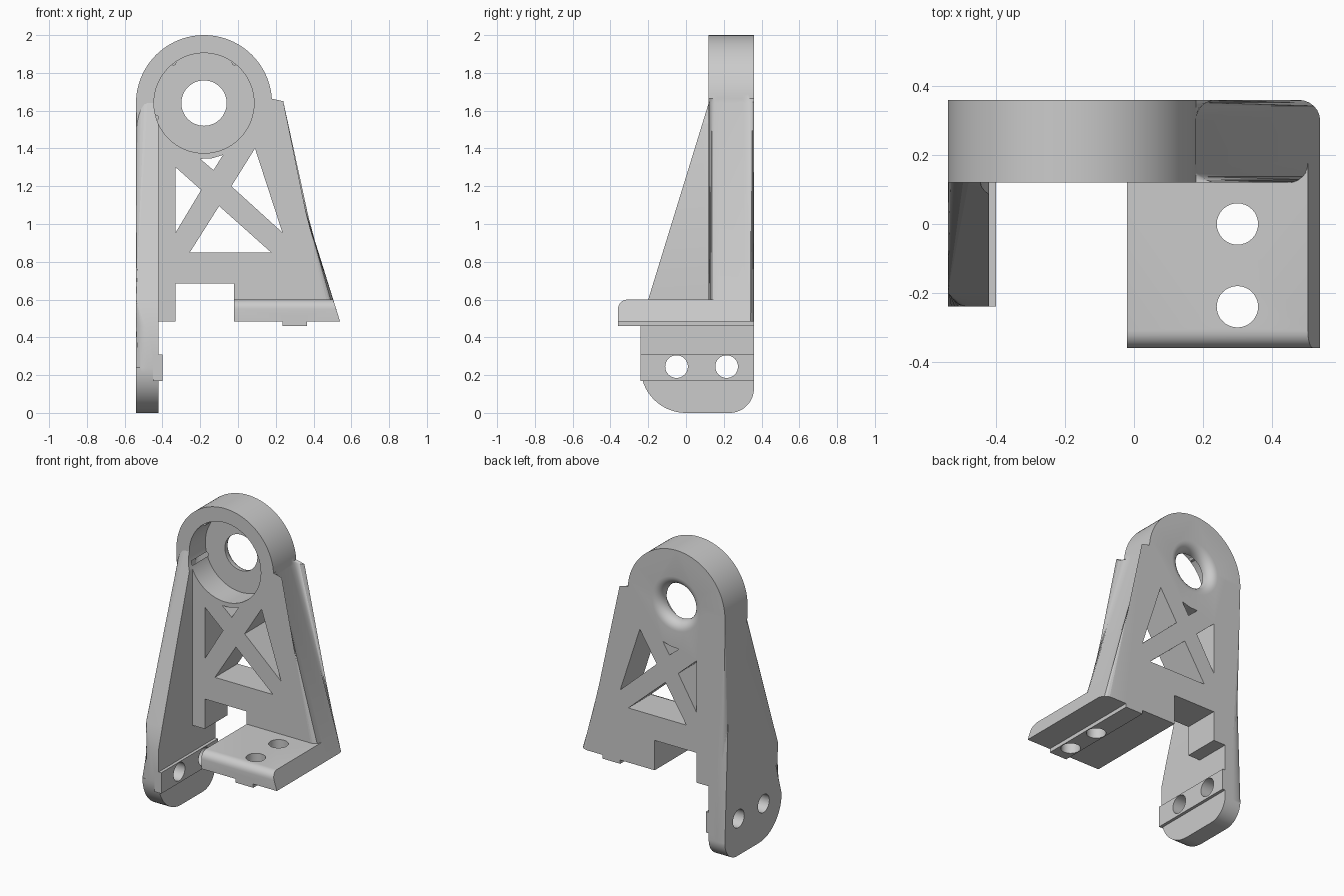
import bpy, bmesh, math
from mathutils import Vector

if "Cube" in bpy.data.objects:
    bpy.data.objects.remove(bpy.data.objects["Cube"], do_unlink=True)

grey = bpy.data.materials.new("plain grey")
grey.use_nodes = True
colour = (0.6, 0.6, 0.6, 1)
grey.diffuse_color = colour
grey.node_tree.nodes["Principled BSDF"].inputs["Base Color"].default_value = colour


def arc(cu, cv, r, start, end, n=16):
    angles = [math.radians(start + (end - start) * i / n) for i in range(n + 1)]
    return [(cu + r * math.cos(a), cv + r * math.sin(a)) for a in angles]


def finish(name, bm):
    bmesh.ops.recalc_face_normals(bm, faces=bm.faces)
    mesh = bpy.data.meshes.new(name)
    bm.to_mesh(mesh)
    bm.free()
    mesh.materials.append(grey)
    obj = bpy.data.objects.new(name, mesh)
    bpy.context.collection.objects.link(obj)
    return obj


def prism(name, outline, axis, low, high, rounded=None, radius=0.06):
    """Extrude a 2D outline along an axis, rounding the edges chosen by a rule."""
    def place(u, v, w):
        return {"x": Vector((w, u, v)), "y": Vector((u, w, v)), "z": Vector((u, v, w))}[axis]
    bm = bmesh.new()
    ends = [[bm.verts.new(place(u, v, w)) for u, v in outline] for w in (low, high)]
    for loop in ends:
        bm.faces.new(loop)
    n = len(outline)
    for i in range(n):
        j = (i + 1) % n
        bm.faces.new((ends[0][i], ends[0][j], ends[1][j], ends[1][i]))
    if rounded:
        edges = [e for e in bm.edges if rounded(*[v.co for v in e.verts])]
        bmesh.ops.bevel(bm, geom=edges, offset=radius, segments=6,
                        affect='EDGES', profile=0.5)
    return finish(name, bm)


def combine(target, other, operation):
    mod = target.modifiers.new(operation, 'BOOLEAN')
    mod.operation, mod.object, mod.solver = operation, other, 'EXACT'
    bpy.context.view_layer.objects.active = target
    bpy.ops.object.modifier_apply(modifier=mod.name)
    bpy.data.objects.remove(other, do_unlink=True)


FRONT, BACK, BASE = 0.12, 0.36, 0.485
CX, CZ = -0.18, 1.64

# upright plate with round head, sloped side and notched foot
plate_outline = arc(CX, CZ, 0.36, 180, 0, 48) + [
    (0.54, BASE), (-0.02, BASE), (-0.02, 0.685), (-0.33, 0.685), (-0.33, BASE), (-0.54, BASE)]


def plate_rim(a, b):
    same_side = abs(a.y - b.y) < 1e-4
    return same_side and (max(a.z, b.z) > 0.7)


bracket = prism("bracket", plate_outline, "y", FRONT, BACK, plate_rim)

# side wall with gusset slope and rounded foot
wall_outline = ([(BACK, CZ), (FRONT, CZ), (-0.20, 0.60), (-0.24, 0.46)]
                + arc(0.0, 0.24, 0.24, 180, 270) + arc(0.23, 0.13, 0.13, 270, 360))
wall = prism("side_wall", wall_outline, "x", -0.54, -0.42,
             lambda a, b: max(a.x, b.x) < -0.53)

# shelf with rounded front edge
shelf = prism("shelf", [(-0.02, BASE), (0.54, BASE), (0.504, 0.60), (-0.02, 0.60)],
              "y", -0.36, 0.25,
              lambda a, b: max(a.y, b.y) < -0.35 and min(a.z, b.z) > 0.59, 0.05)

# locating ribs on wall and shelf
wall_rib = prism("wall_rib", [(-0.24, 0.17), (BACK, 0.17), (BACK, 0.31), (-0.24, 0.31)],
                 "x", -0.45, -0.40)
shelf_rib = prism("shelf_rib", [(0.235, 0.46), (0.365, 0.46), (0.365, 0.52), (0.235, 0.52)],
                  "y", -0.36, BACK)
for part in (wall, shelf, wall_rib, shelf_rib):
    combine(bracket, part, 'UNION')

# bearing seat and flared shaft hole, turned as one cutter
flare = [(0.18 - 0.06 * math.cos(t), 0.30 + 0.06 * math.sin(t))
         for t in [math.radians(15 * i) for i in range(7)]]
turned = [(0, -0.5), (0.265, -0.5), (0.265, 0.29), (0.12, 0.29)] + flare + [(0.18, 0.5), (0, 0.5)]
bm = bmesh.new()
verts = [bm.verts.new((CX + r, y, CZ)) for r, y in turned]
edges = [bm.edges.new(pair) for pair in zip(verts, verts[1:])]
bmesh.ops.spin(bm, geom=verts + edges, cent=(CX, 0, CZ), axis=(0, 1, 0),
               angle=math.tau, steps=64)
bmesh.ops.remove_doubles(bm, verts=bm.verts, dist=1e-4)
combine(bracket, finish("seat_cutter", bm), 'DIFFERENCE')

# triangular windows between the braces
windows = [
    [(-0.33, 1.30), (-0.195, 1.18), (-0.33, 0.955)],
    [(0.09, 1.40), (-0.035, 1.20), (0.235, 0.955)],
    [(-0.255, 0.85), (-0.10, 1.095), (0.175, 0.85)],
    [(-0.20, 1.345), (-0.14, 1.347), (-0.08, 1.365), (-0.13, 1.285)],
]
for outline in windows:
    combine(bracket, prism("window_cutter", outline, "y", 0, 0.5), 'DIFFERENCE')

# screw holes
for y in (-0.05, 0.215):
    combine(bracket, prism("hole_cutter", arc(y, 0.245, 0.06, 0, 348.75, 31),
                           "x", -0.6, -0.35), 'DIFFERENCE')
for y in (0.0, -0.24):
    combine(bracket, prism("hole_cutter", arc(0.30, y, 0.06, 0, 348.75, 31),
                           "z", 0.4, 0.7), 'DIFFERENCE')

# grip beads inside the seat
for degrees in (53, 127, 197):
    a = math.radians(degrees)
    centre = (CX + 0.268 * math.cos(a), CZ + 0.268 * math.sin(a))
    combine(bracket, prism("grip_bead", arc(*centre, 0.015, 0, 330, 11),
                           "y", FRONT + 0.01, 0.30), 'UNION')

# smooth shading with crisp edges
bpy.ops.object.select_all(action='DESELECT')
bracket.select_set(True)
bpy.context.view_layer.objects.active = bracket
bpy.ops.object.shade_smooth_by_angle(angle=math.radians(30))
